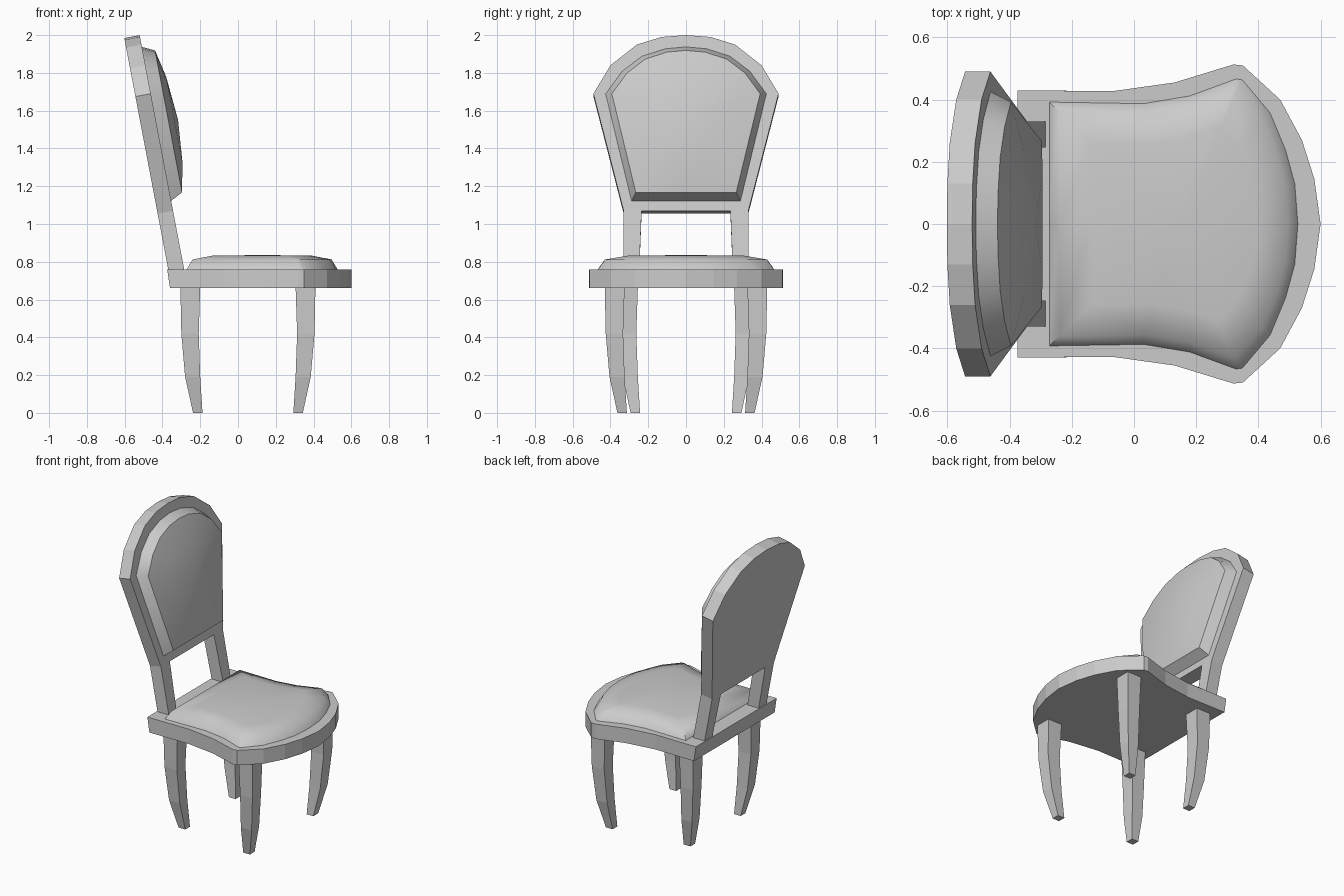
import bpy, bmesh
from math import radians
from mathutils import Vector

if "Cube" in bpy.data.objects:
    bpy.data.objects.remove(bpy.data.objects["Cube"])


def make(name, verts, faces, smooth=None):
    me = bpy.data.meshes.new(name)
    me.from_pydata([tuple(v) for v in verts], [], faces)
    bm = bmesh.new()
    bm.from_mesh(me)
    bmesh.ops.recalc_face_normals(bm, faces=bm.faces)
    bm.to_mesh(me)
    bm.free()
    ob = bpy.data.objects.new(name, me)
    bpy.context.collection.objects.link(ob)
    if smooth:
        bpy.ops.object.select_all(action='DESELECT')
        ob.select_set(True)
        bpy.context.view_layer.objects.active = ob
        bpy.ops.object.shade_smooth_by_angle(angle=radians(smooth))
    return ob


def loft(name, rings, smooth=None):
    """Join rings of equal length with quads; cap both ends."""
    n = len(rings[0])
    verts = [v for r in rings for v in r]
    faces = [[k * n + i, k * n + (i + 1) % n, (k + 1) * n + (i + 1) % n, (k + 1) * n + i]
             for k in range(len(rings) - 1) for i in range(n)]
    last = (len(rings) - 1) * n
    faces.append(list(range(n))[::-1])
    if len(rings) > 2 and smooth:          # domed top closes to a centre point
        verts.append(sum((Vector(v) for v in rings[-1]), Vector()) / n)
        c = len(verts) - 1
        verts[c] = Vector(DOME_CENTRE)
        faces += [[last + i, last + (i + 1) % n, c] for i in range(n)]
    else:
        faces.append(list(range(last, last + n)))
    return make(name, verts, faces, smooth)


def mirror(half, axis):
    """Close a half outline by reflecting it; points on the axis are kept once."""
    return half + [tuple(-c if i == axis else c for i, c in enumerate(p))
                   for p in reversed(half) if abs(p[axis]) > 1e-6]


# Seat frame: bowed front, waisted sides, raked rear edge
seat = mirror([(-0.375, 0.43), (-0.07, 0.427), (0.13, 0.455), (0.32, 0.513), (0.35, 0.51),
               (0.47, 0.40), (0.54, 0.27), (0.58, 0.145), (0.60, 0)], 1)
loft("seat_frame", [[(x + (0.015 if x < -0.3 else 0), y, 0.66) for x, y in seat],
                    [(x, y, 0.76) for x, y in seat]])

# Seat cushion: rings shrinking toward a low dome
pad = mirror([(-0.275, 0), (-0.275, 0.395), (0.03, 0.39), (0.18, 0.415), (0.33, 0.47),
              (0.35, 0.467), (0.44, 0.36), (0.49, 0.24), (0.52, 0.13), (0.53, 0)], 1)
DOME_CENTRE = (0.13, 0, 0.836)
loft("seat_cushion", [[(0.13 + (x - 0.13) * s, y * s, z) for x, y in pad]
                      for s, z in ((1, 0.755), (0.915, 0.812), (0.66, 0.832))], 50)


# Raked plane of the backrest front face
NORMAL = Vector((0.982, 0, 0.187))


def on_back(y, z, h=0.0):
    return Vector((-0.285 - 0.19 * (z - 0.76), y, z)) + NORMAL * h


# Backrest frame with its two posts
back = mirror([(0.235, 1.07), (0.25, 0.70), (0.33, 0.70), (0.33, 1.07), (0.49, 1.69),
               (0.40, 1.84), (0.26, 1.95), (0.13, 1.99), (0, 2.0)], 0)
loft("backrest_frame", [[on_back(y, z, h) for y, z in back] for h in (-0.083, 0)])

# Backrest cushion
pad = mirror([(0, 1.12), (0.29, 1.12), (0.428, 1.69), (0.34, 1.81), (0.235, 1.89),
              (0.11, 1.93), (0, 1.94)], 0)
DOME_CENTRE = on_back(0, 1.53, 0.116)
loft("backrest_cushion", [[on_back(y * s, 1.54 + (z - 1.54) * s, h) for y, z in pad]
                          for s, h in ((1, -0.005), (0.917, 0.065), (0.55, 0.097))], 50)

# Legs: square tapering sections curving inward to the foot
SECTIONS = ((0.665, 0, 0.105), (0.42, 0.008, 0.10), (0.19, 0, 0.08), (0, -0.012, 0.038))
for name, x0, y0, dx in (("front_leg", 0.305, 0.325, 1), ("rear_leg", -0.2, 0.255, -1)):
    for side, dy in (("right", 1), ("left", -1)):
        loft(f"{name}_{side}",
             [[(x0 + dx * u, dy * (y0 + v), z) for u, v in ((a, a), (b, a), (b, b), (a, b))]
              for z, a, b in SECTIONS])
